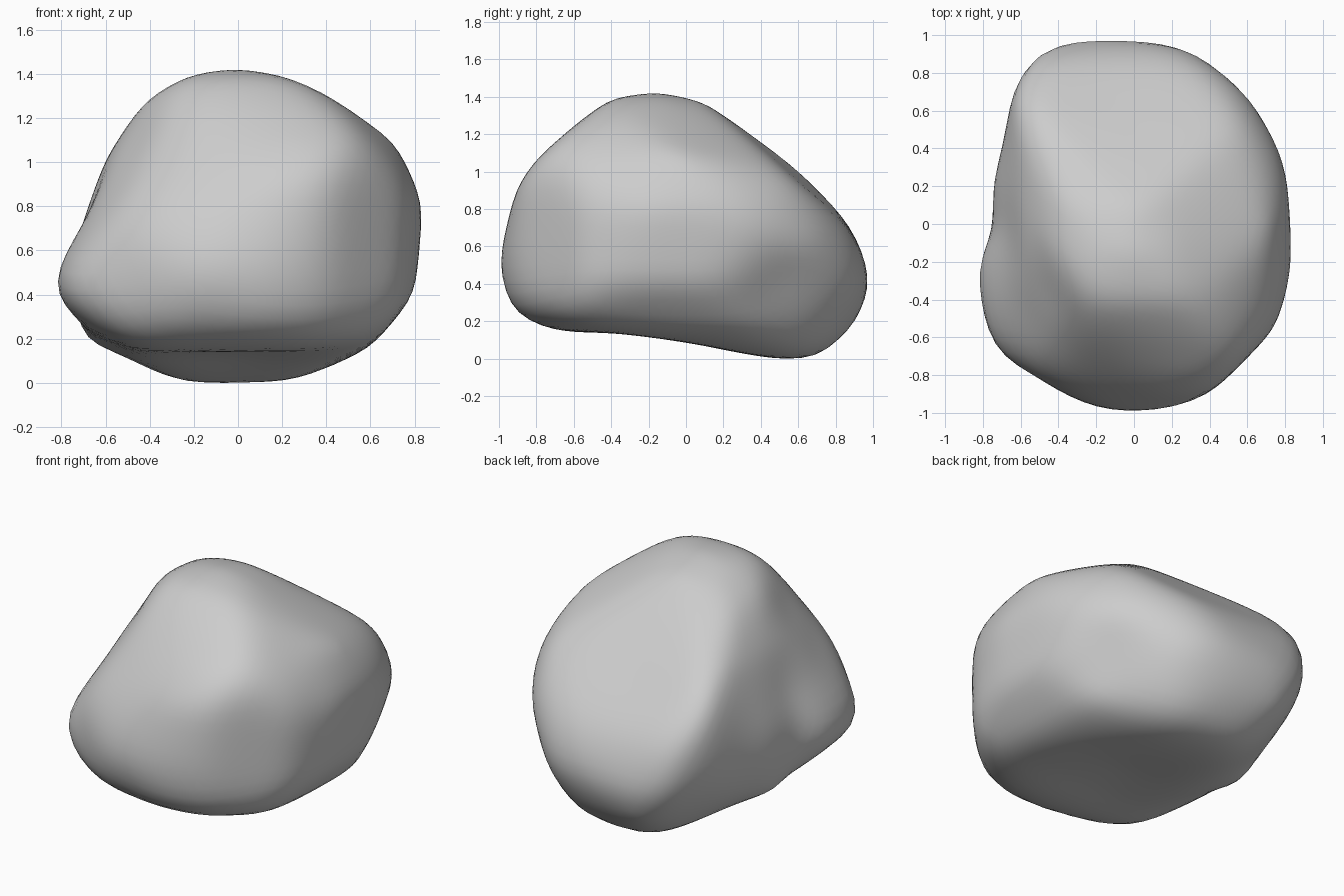
import bpy
import bmesh
import math
from mathutils import Vector

cube = bpy.data.objects.get("Cube")
if cube:
    bpy.data.objects.remove(cube, do_unlink=True)

SHARPNESS = 20  # how crisply the sides of the boulder meet


def axes(turn, tilt):
    """Right and up directions of a profile plane, turned about z, then tilted."""
    t, e = math.radians(turn), math.radians(tilt)
    right = Vector((math.cos(t), math.sin(t), 0))
    back = Vector((-math.sin(t), math.cos(t), 0))
    return right, back * math.sin(e) + Vector((0, 0, math.cos(e)))


# Outline profiles around the boulder's middle, one for each cutting direction
front_profile = [
    (0, .72), (-.22, .69), (-.41, .58), (-.6, .31), (-.7, .03), (-.85, -.32),
    (-.78, -.45), (-.6, -.55), (-.2, -.71), (.2, -.7), (.6, -.55), (.8, -.3),
    (.84, .1), (.7, .4), (.5, .54), (.2, .69)]
side_profile = [
    (-.15, .72), (-.4, .68), (-.6, .54), (-.8, .36), (-.9, .21), (-1, -.2),
    (-.92, -.46), (-.7, -.56), (-.4, -.57), (0, -.62), (.5, -.71), (.7, -.7),
    (.9, -.52), (1, -.3), (.85, .05), (.6, .3), (.1, .66)]
top_profile = [
    (0, 1), (-.3, .97), (-.5, .9), (-.65, .7), (-.69, .45), (-.74, .22),
    (-.76, -.05), (-.84, -.3), (-.8, -.55), (-.55, -.8), (-.1, -1), (.1, -1),
    (.4, -.9), (.75, -.55), (.84, -.2), (.8, .3), (.6, .72), (.2, .98)]
front_corner_profile = [
    (-.18, .68), (-.39, .6), (-.75, .16), (-.94, -.08), (-1, -.29),
    (-.93, -.47), (-.59, -.74), (-.37, -.82), (-.02, -.84), (.51, -.67),
    (.72, -.46), (.9, -.09), (.9, .04), (.81, .21), (.36, .48), (.04, .66)]
back_corner_profile = [
    (.1, .82), (-.27, .73), (-.59, .5), (-.81, .22), (-.91, -.1),
    (-.86, -.49), (-.68, -.74), (-.5, -.87), (-.21, -.92), (.08, -.88),
    (.49, -.65), (.9, -.41), (1, -.22), (.95, .02), (.73, .39), (.33, .75)]
under_corner_profile = [
    (-.08, .64), (-.55, .57), (-.79, .4), (-.95, .13), (-.98, -.17),
    (-.88, -.52), (-.76, -.67), (-.47, -.82), (.12, -.86), (.42, -.78),
    (.62, -.58), (.92, -.25), (1, -.05), (.98, .13), (.77, .32), (.39, .54)]

cuts = [
    (axes(0, 0), front_profile),
    (axes(90, 0), side_profile),
    (axes(0, 90), top_profile),
    (axes(45, 30), front_corner_profile),
    (axes(225, 30), back_corner_profile),
    (axes(135, -30), under_corner_profile),
]

# Shallow hollows: place, width, depth
hollows = [
    (Vector((.7, .55, -.25)), .25, .025),
    (Vector((-.7, -.1, .1)), .22, .015),
    (Vector((-.45, -.35, .4)), .2, .01),
    (Vector((0, -.1, -.62)), .4, .03),
]


def cross(a, b):
    return a[0] * b[1] - a[1] * b[0]


def flatten(point, plane):
    return point.dot(plane[0]), point.dot(plane[1])


def reach(flat, profile):
    """Multiple of a flat vector at which it meets the profile."""
    for p, q in zip(profile, profile[1:] + profile[:1]):
        to_p, to_q = cross(flat, p), cross(flat, q)
        if to_p * to_q <= 0 and abs(to_q - to_p) > 1e-6:
            distance = cross(p, q) / (to_q - to_p)
            if distance > 0:
                return distance
    return 100.0


def build_body(profiles):
    """A ball cut by the profiles, worn smooth, then hollowed."""
    bm = bmesh.new()
    bmesh.ops.create_icosphere(bm, subdivisions=5, radius=1)
    for v in bm.verts:
        direction = v.co.normalized()
        total = sum(reach(flatten(direction, plane), profile) ** -SHARPNESS
                    for (plane, _), profile in zip(cuts, profiles))
        v.co = direction * total ** (-1 / SHARPNESS)
    for step in range(4):
        bmesh.ops.smooth_vert(bm, verts=bm.verts, factor=0.5,
                              use_axis_x=True, use_axis_y=True, use_axis_z=True)
    for v in bm.verts:
        push = sum(depth * math.exp(-((v.co - place).length / width) ** 2)
                   for place, width, depth in hollows)
        v.co -= v.co.normalized() * push
    return bm


def allow_for_wear(bm, plane, target, profile):
    """Move each cutting point out where the worn body falls short of its outline."""
    angles = [math.atan2(y, x) for x, y in target]
    filled = [0.0] * len(target)
    for v in bm.verts:
        flat = flatten(v.co, plane)
        ratio = 1 / reach(flat, target)
        if ratio < 0.8:
            continue
        angle = math.atan2(flat[1], flat[0])
        for k, a in enumerate(angles):
            if math.cos(angle - a) > 0.996:
                filled[k] = max(filled[k], ratio)
    moved = []
    for (x, y), fill in zip(profile, filled):
        gain = min(1.05, max(0.95, 1 / max(fill, 0.8)))
        moved.append((x * gain, y * gain))
    return moved


# Boulder body
profiles = [target for _, target in cuts]
for attempt in range(8):
    bm = build_body(profiles)
    profiles = [allow_for_wear(bm, plane, target, profile)
                for (plane, target), profile in zip(cuts, profiles)]
    bm.free()
bm = build_body(profiles)

# Stand it on the ground
lowest = min(v.co.z for v in bm.verts)
bmesh.ops.translate(bm, verts=bm.verts, vec=(0, 0, -lowest))

mesh = bpy.data.meshes.new("boulder")
bm.to_mesh(mesh)
bm.free()
boulder = bpy.data.objects.new("boulder", mesh)
bpy.context.collection.objects.link(boulder)
mesh.shade_smooth()

# Plain stone colour
stone = bpy.data.materials.new("stone_grey")
stone.use_nodes = True
colour = (0.61, 0.61, 0.61, 1)
stone.diffuse_color = colour
shader = next(n for n in stone.node_tree.nodes if n.type == 'BSDF_PRINCIPLED')
shader.inputs["Base Color"].default_value = colour
mesh.materials.append(stone)
